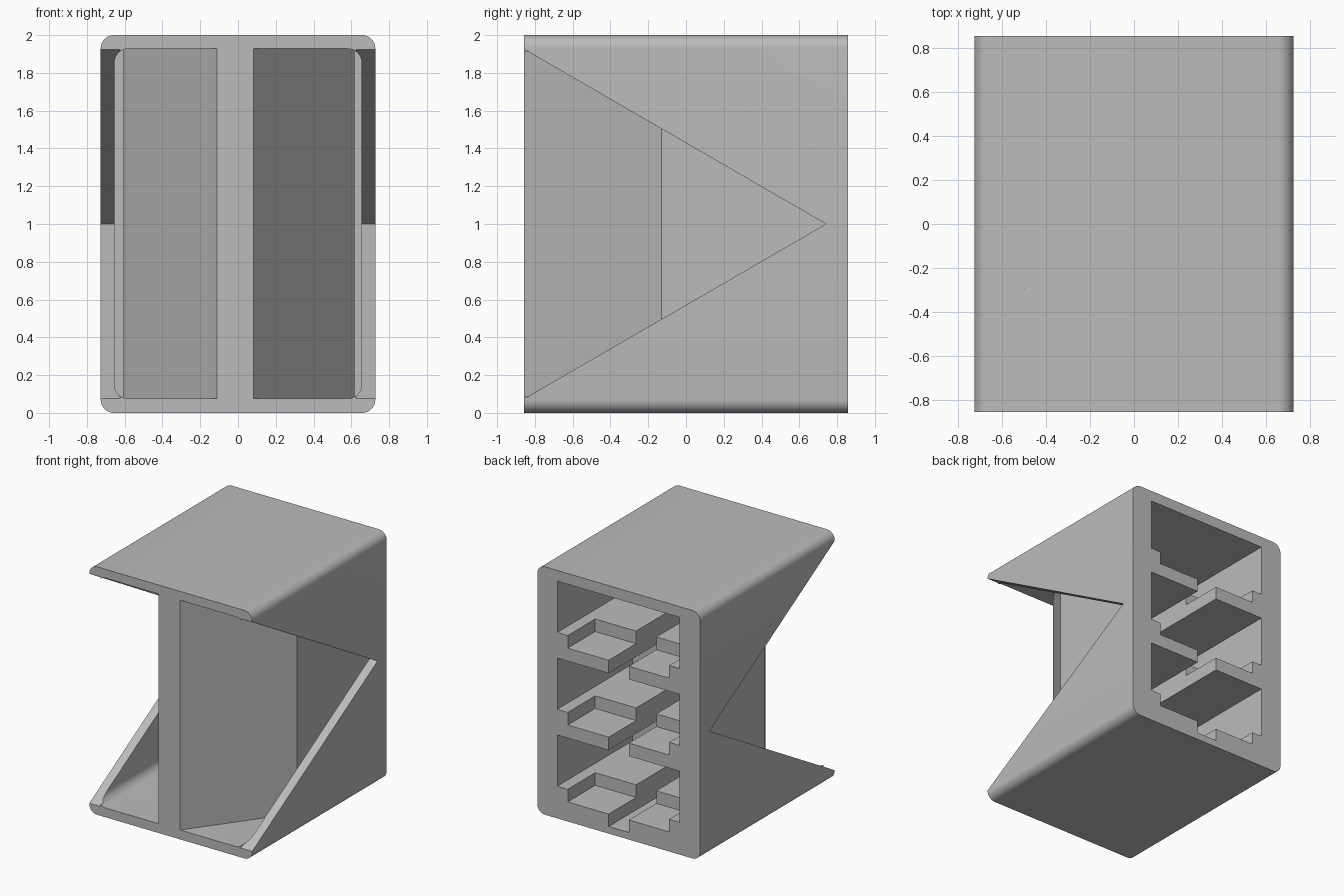
import bpy, bmesh, math
from mathutils import Vector

cube = bpy.data.objects.get("Cube")
if cube:
    bpy.data.objects.remove(cube, do_unlink=True)

W, D, H = 0.727, 0.857, 2.0      # half width, half depth, height
PITCH = 0.62                     # spacing of the rear slots

grey = bpy.data.materials.new("plain grey")
grey.use_nodes = True
colour = (0.5, 0.5, 0.5, 1)
grey.diffuse_color = colour
grey.node_tree.nodes["Principled BSDF"].inputs["Base Color"].default_value = colour


def prism(name, points, shift):
    """Extrude a closed outline of 3D points along shift."""
    bm = bmesh.new()
    face = bm.faces.new([bm.verts.new(p) for p in points])
    new = bmesh.ops.extrude_face_region(bm, geom=[face])["geom"]
    bmesh.ops.translate(bm, vec=Vector(shift),
                        verts=[v for v in new if isinstance(v, bmesh.types.BMVert)])
    bmesh.ops.recalc_face_normals(bm, faces=bm.faces)
    mesh = bpy.data.meshes.new(name)
    bm.to_mesh(mesh)
    bm.free()
    obj = bpy.data.objects.new(name, mesh)
    bpy.context.collection.objects.link(obj)
    mesh.materials.append(grey)
    return obj


def box(name, x0, x1, y0, y1, z0, z1):
    return prism(name, [(x0, y0, z0), (x1, y0, z0), (x1, y1, z0), (x0, y1, z0)],
                 (0, 0, z1 - z0))


def rounded_bar(name, half, z0, z1, r, y0, y1, steps=8):
    """Rounded rectangle in xz, extruded along y."""
    points = []
    corners = [(half - r, z1 - r), (r - half, z1 - r), (r - half, z0 + r), (half - r, z0 + r)]
    for k, (cx, cz) in enumerate(corners):
        for i in range(steps + 1):
            a = math.pi / 2 * (k + i / steps)
            points.append((cx + r * math.cos(a), y0, cz + r * math.sin(a)))
    return prism(name, points, (0, y1 - y0, 0))


def cut(target, cutter):
    mod = target.modifiers.new("cut", 'BOOLEAN')
    mod.operation, mod.solver, mod.object = 'DIFFERENCE', 'EXACT', cutter
    bpy.context.view_layer.objects.active = target
    bpy.ops.object.modifier_apply(modifier=mod.name)
    bpy.data.objects.remove(cutter, do_unlink=True)


# Outer block with rounded long edges
body = rounded_bar("holder_body", W, 0, H, 0.07, -D, D)

# Front pockets on both sides of a core that narrows to a central wall
pockets = rounded_bar("front_pockets", 0.655, 0.075, 1.928, 0.075, -1, 0.787)
core = [(-0.11, -1.1), (0.083, -1.1), (0.083, -D), (0.616, -0.13),
        (0.616, 0.9), (-0.61, 0.9), (-0.61, -0.13), (-0.11, -D)]
cut(pockets, prism("core", [(x, y, -0.1) for x, y in core], (0, 0, 2.2)))
cut(body, pockets)

# Triangular openings through the side walls
slope = (1.925 - 1.0) / (0.74 + D)
rise = slope * (0.74 + 1)
for side in (-1, 1):
    outline = [(side * 0.625, -1, 1 + rise), (side * 0.625, 0.74, 1), (side * 0.625, -1, 1 - rise)]
    cut(body, prism("side_opening", outline, (side * 0.2, 0, 0)))

# Three rear slots, each with a pair of finger recesses in its floor
BACK, END = 1.0, -0.1
for i in range(3):
    floor = 1.5 - i * PITCH
    cut(body, box("slot", -0.54, 0.548, END, BACK, floor, floor + 0.413))
    for x0, x1 in ((-0.45, -0.09), (0.09, 0.455)):
        cut(body, box("recess", x0, x1, D - 0.35, BACK, floor - 0.102, floor + 0.1))

# Central gap joining the slots
cut(body, box("gap", -0.09, 0.09, END + 0.001, BACK, 0.057, 1.8))

# Smooth rounded edges, crisp everywhere else
bpy.ops.object.select_all(action='DESELECT')
body.select_set(True)
bpy.context.view_layer.objects.active = body
bpy.ops.object.shade_smooth_by_angle(angle=math.radians(30))
